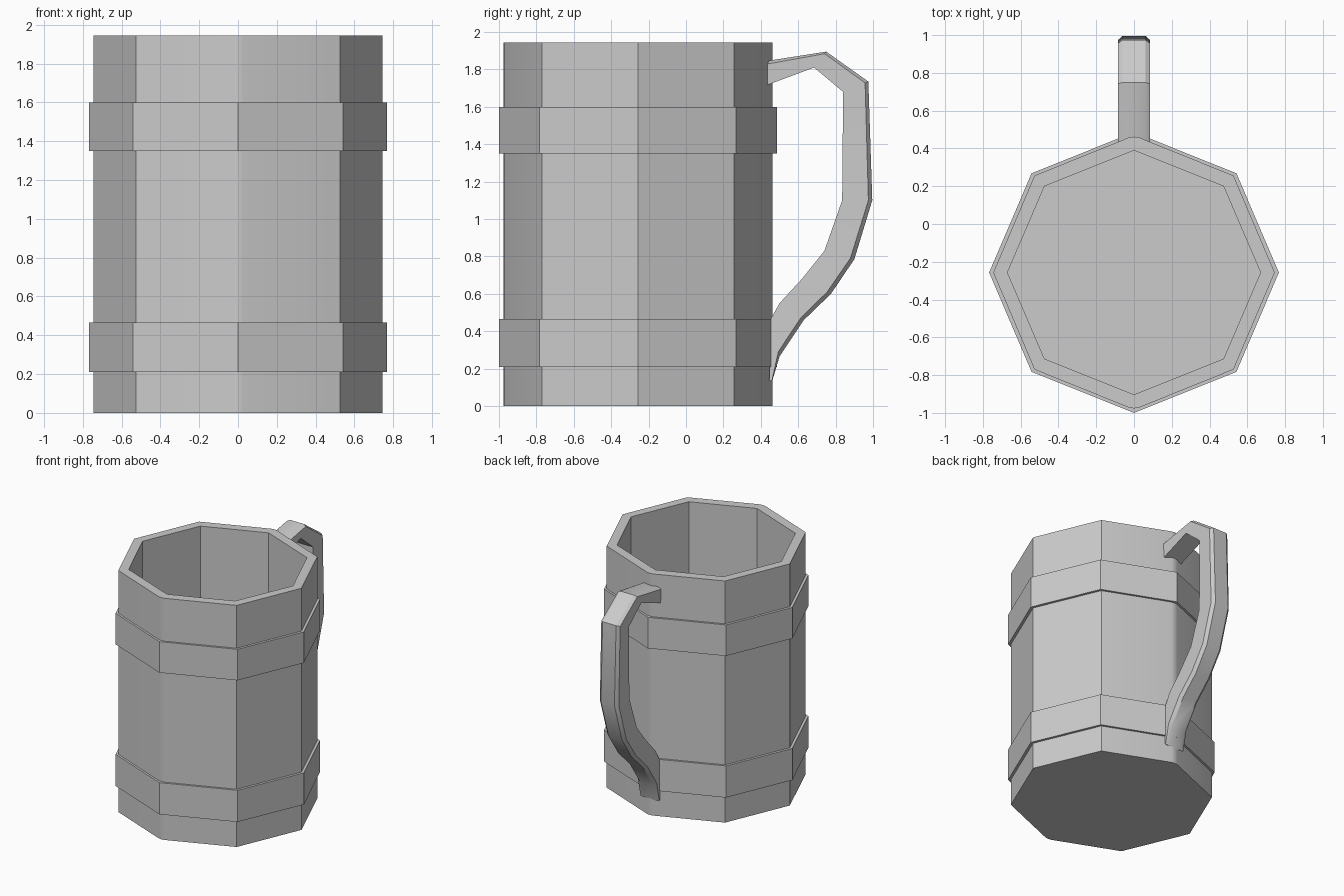
import bpy, bmesh
from math import cos, sin, pi, radians

cube = bpy.data.objects.get("Cube")
if cube:
    bpy.data.objects.remove(cube, do_unlink=True)

grey = bpy.data.materials.new("plain grey")
grey.use_nodes = True
grey.diffuse_color = (0.6, 0.6, 0.6, 1)
grey.node_tree.nodes["Principled BSDF"].inputs["Base Color"].default_value = (0.6, 0.6, 0.6, 1)

CENTRE = -0.257


def octagon(rx, ry, z):
    return [(rx * cos(k * pi / 4), CENTRE + ry * sin(k * pi / 4), z) for k in range(8)]


def loft(name, rings, caps=True, closed=False, round_corners=False):
    """Skin a list of equal-length rings into one mesh object."""
    bm = bmesh.new()
    loops = [[bm.verts.new(p) for p in ring] for ring in rings]
    pairs = list(zip(loops, loops[1:]))
    if closed:
        pairs.append((loops[-1], loops[0]))
    n = len(loops[0])
    for a, b in pairs:
        for i in range(n):
            j = (i + 1) % n
            bm.faces.new((a[i], a[j], b[j], b[i]))
    if caps:
        bm.faces.new(loops[0])
        bm.faces.new(loops[-1])
    if round_corners:
        # soften the front and back outer corners
        edges = [e for e in bm.edges
                 if {e.verts[0], e.verts[1]} in [{loops[0][k], loops[1][k]} for k in (2, 6)]]
        bmesh.ops.bevel(bm, geom=edges, offset=0.03, segments=2, profile=0.5, affect='EDGES')
    bmesh.ops.recalc_face_normals(bm, faces=bm.faces[:])
    mesh = bpy.data.meshes.new(name)
    bm.to_mesh(mesh)
    bm.free()
    obj = bpy.data.objects.new(name, mesh)
    bpy.context.collection.objects.link(obj)
    mesh.materials.append(grey)
    bpy.ops.object.select_all(action='DESELECT')
    obj.select_set(True)
    bpy.context.view_layer.objects.active = obj
    bpy.ops.object.shade_smooth_by_angle(angle=radians(30))
    return obj


# Hollow mug body: outer wall, rim, inner wall, floor
loft("mug_body", [octagon(0.745, 0.726, 0), octagon(0.745, 0.726, 1.945),
                  octagon(0.67, 0.646, 1.945), octagon(0.67, 0.646, 0.1)],
     round_corners=True)

# Two raised bands around the body
for name, low, high in (("lower_band", 0.21, 0.465), ("upper_band", 1.35, 1.6)):
    loft(name, [octagon(0.767, 0.743, low), octagon(0.767, 0.743, high),
                octagon(0.72, 0.7, high), octagon(0.72, 0.7, low)],
         caps=False, closed=True)

# Handle: outer and inner (y, z) points, paired from top to tail
outer = [(0.43, 1.845), (0.75, 1.895), (0.975, 1.735), (0.996, 1.1), (0.9, 0.785),
         (0.775, 0.6), (0.63, 0.46), (0.5, 0.265), (0.46, 0.13)]
inner = [(0.43, 1.715), (0.685, 1.81), (0.84, 1.68), (0.835, 1.1), (0.74, 0.83),
         (0.62, 0.68), (0.5, 0.55), (0.45, 0.46), (0.445, 0.14)]


def handle_ring(o, i):
    # chamfered outer face, straight sides
    mid = [a + (b - a) * 0.13 for a, b in zip(o, i)]
    half = [(0.06, o), (0.084, mid), (0.08, i)]
    return [(x, *p) for x, p in half] + [(-x, *p) for x, p in reversed(half)]


loft("handle", [handle_ring(o, i) for o, i in zip(outer, inner)])
